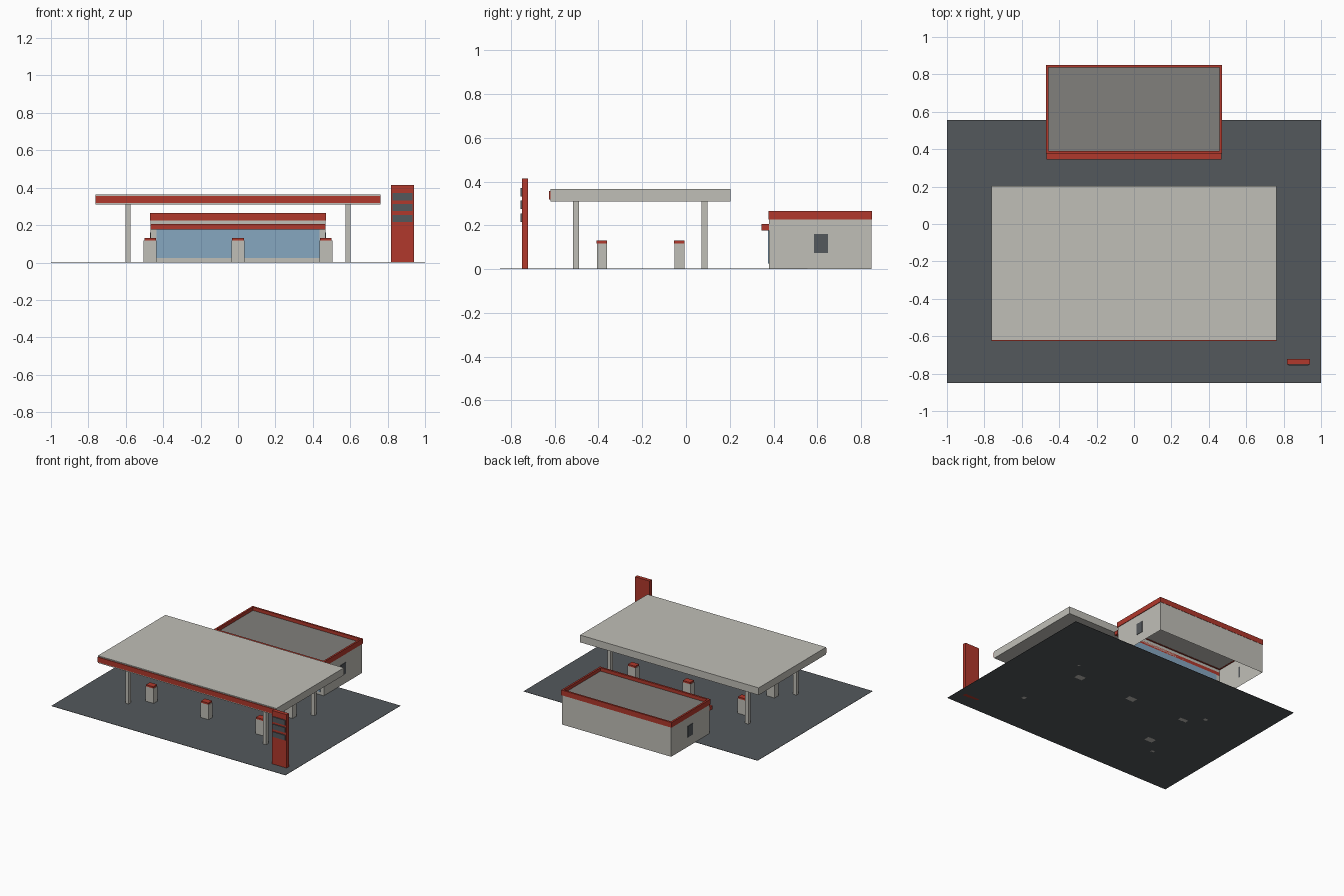
import bpy, bmesh

if "Cube" in bpy.data.objects:
    bpy.data.objects.remove(bpy.data.objects["Cube"])


def material(name, rgb):
    m = bpy.data.materials.new(name)
    m.diffuse_color = (*rgb, 1)
    m.use_nodes = True
    m.node_tree.nodes["Principled BSDF"].inputs["Base Color"].default_value = m.diffuse_color
    return m


GREY = material("light_grey", (0.53, 0.52, 0.475))
RED = material("red", (0.44, 0.040, 0.025))
DARK = material("asphalt", (0.088, 0.098, 0.107))
GLASS = material("blue_glass", (0.24, 0.385, 0.53))
ROOF = material("roof_grey", (0.22, 0.215, 0.20))


def box(name, x, y, z, mat, open_bottom=False):
    """Box from (min, max) ranges, optionally without its bottom face."""
    bm = bmesh.new()
    bmesh.ops.create_cube(bm, size=1)
    for v in bm.verts:
        v.co = [r[0] + (c + 0.5) * (r[1] - r[0]) for c, r in zip(v.co, (x, y, z))]
    if open_bottom:
        bm.normal_update()
        low = [f for f in bm.faces if f.normal.z < -0.5]
        bmesh.ops.delete(bm, geom=low, context='FACES')
    me = bpy.data.meshes.new(name)
    bm.to_mesh(me)
    bm.free()
    me.materials.append(mat)
    ob = bpy.data.objects.new(name, me)
    bpy.context.collection.objects.link(ob)
    return ob


def around(c, half):
    return (c - half, c + half)


# Forecourt slab
box("forecourt", (-1, 1), (-0.85, 0.555), (0, 0.002), DARK)

# Canopy with red front stripe and four columns
box("canopy", (-0.763, 0.763), (-0.62, 0.203), (0.309, 0.365), GREY)
box("canopy_stripe", (-0.763, 0.763), (-0.626, -0.62), (0.319, 0.357), RED)
for x in (-0.588, 0.588):
    for y in (-0.502, 0.085):
        box("canopy_column", around(x, 0.014), around(y, 0.014), (0, 0.31), GREY)

# Two rows of three pumps
for x in (-0.47, 0, 0.47):
    for y in (-0.384, -0.03):
        box("pump_body", around(x, 0.034), around(y, 0.023), (0, 0.117), GREY)
        box("pump_cap", around(x, 0.031), around(y, 0.024), (0.117, 0.13), RED)

# Shop: shell open underneath, roof deck and red parapet ring
box("shop_walls", (-0.467, 0.467), (0.38, 0.848), (0, 0.228), GREY, True)
box("shop_roof", (-0.46, 0.46), (0.39, 0.842), (0.228, 0.24), ROOF)
for s in (-1, 1):
    box("parapet_side", sorted((s * 0.457, s * 0.471)), (0.376, 0.85), (0.226, 0.266), RED)
box("parapet_front", (-0.457, 0.457), (0.376, 0.391), (0.226, 0.266), RED)
box("parapet_back", (-0.457, 0.457), (0.836, 0.85), (0.226, 0.266), RED)

# Shop front and side windows
box("shop_window", (-0.437, 0.437), (0.375, 0.38), (0.025, 0.18), GLASS)
box("awning", (-0.469, 0.469), (0.346, 0.38), (0.177, 0.205), RED)
for s in (-1, 1):
    box("side_window", sorted((s * 0.467, s * 0.47)), (0.585, 0.648), (0.073, 0.16), DARK)

# Roadside price sign with three dark panels
box("sign_board", (0.817, 0.941), (-0.75, -0.722), (0, 0.414), RED)
for z in (0.235, 0.294, 0.351):
    box("sign_panel", (0.827, 0.932), (-0.757, -0.75), around(z, 0.0195), DARK)
